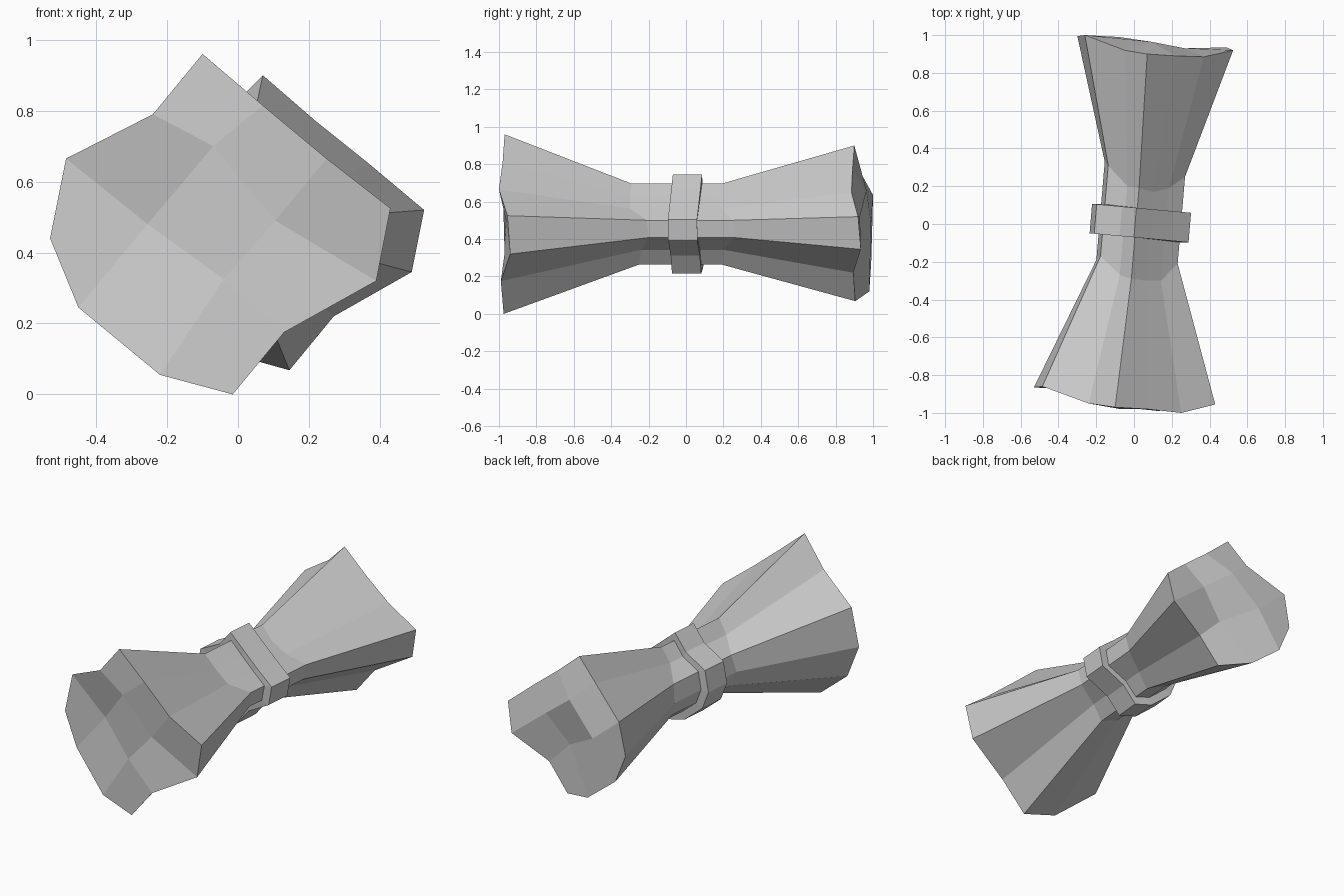
import bpy, bmesh

if "Cube" in bpy.data.objects:
    bpy.data.objects.remove(bpy.data.objects["Cube"])

# 12-point rims of the two flared ends, corners at 0, 3, 6, 9
FRONT = [(-.10, -.97, .96), (.07, -.98, .815), (.25, -1, .665), (.43, -.955, .525),
         (.39, -.94, .32), (.13, -.99, .175), (-.015, -.975, 0), (-.22, -.95, .055),
         (-.45, -.87, .245), (-.53, -.865, .44), (-.485, -.86, .665), (-.24, -.95, .79)]
BACK = [(.07, .90, .90), (.22, .89, .77), (.37, .885, .65), (.525, .92, .52),
        (.49, .935, .345), (.27, .895, .22), (.145, .905, .068), (-.04, .98, .12),
        (-.23, .99, .27), (-.30, .995, .44), (-.26, 1, .635), (-.05, .92, .78)]
# four inner points of each end, next to the corners
FRONT_IN = [(-.07, -.98, .70), (.105, -.96, .49), (-.04, -.97, .325), (-.255, -.88, .48)]
BACK_IN = [(.09, .965, .66), (.27, .93, .52), (.13, .90, .36), (-.08, .99, .485)]
# y of the waist creases
FRONT_Y = [-.29, -.30, -.30, -.21, -.2, -.24, -.25, -.22, -.18, -.19, -.17, -.27]
BACK_Y = [.19, .17, .19, .25, .26, .2, .19, .25, .30, .33, .31, .2]


def waist(scale, ys):
    """Scaled copy of the front rim, sliding along the slanted axis."""
    return [(.033 + .085 * y + scale * (p[0] + .05), y, .48 + scale * (p[2] - .48))
            for p, y in zip(FRONT, ys)]


def bridge(bm, a, b):
    for i in range(len(a)):
        j = (i + 1) % len(a)
        bm.faces.new((a[i], a[j], b[j], b[i]))


def cap(bm, rim, inner):
    """3 x 3 grid of faces closing a 12-point rim."""
    for k in range(4):
        c, n = 3 * k, (k + 1) % 4
        bm.faces.new((rim[c], rim[c + 1], inner[k], rim[c - 1]))
        bm.faces.new((rim[c + 1], rim[c + 2], inner[n], inner[k]))
    bm.faces.new(inner)


def finish(bm, name):
    bmesh.ops.recalc_face_normals(bm, faces=bm.faces)
    me = bpy.data.meshes.new(name)
    bm.to_mesh(me)
    bm.free()
    bpy.context.collection.objects.link(bpy.data.objects.new(name, me))


# Bundle pinched in the middle
bm = bmesh.new()
loops = [[bm.verts.new(p) for p in ring]
         for ring in (FRONT, waist(.45, FRONT_Y), waist(.45, BACK_Y), BACK)]
for a, b in zip(loops, loops[1:]):
    bridge(bm, a, b)
cap(bm, loops[0], [bm.verts.new(p) for p in FRONT_IN])
cap(bm, loops[-1], [bm.verts.new(p) for p in BACK_IN])
finish(bm, "pinched_bundle")

# Band tied around the waist
bm = bmesh.new()
slant = [.005 - .09 * .55 * (p[0] + .05) for p in FRONT]
rings = [[bm.verts.new(p) for p in waist(s, [y + d for y in slant])]
         for s, d in ((.44, -.078), (.55, -.078), (.55, .078), (.44, .078))]
for i in range(4):
    bridge(bm, rings[i], rings[(i + 1) % 4])
finish(bm, "waist_band")
